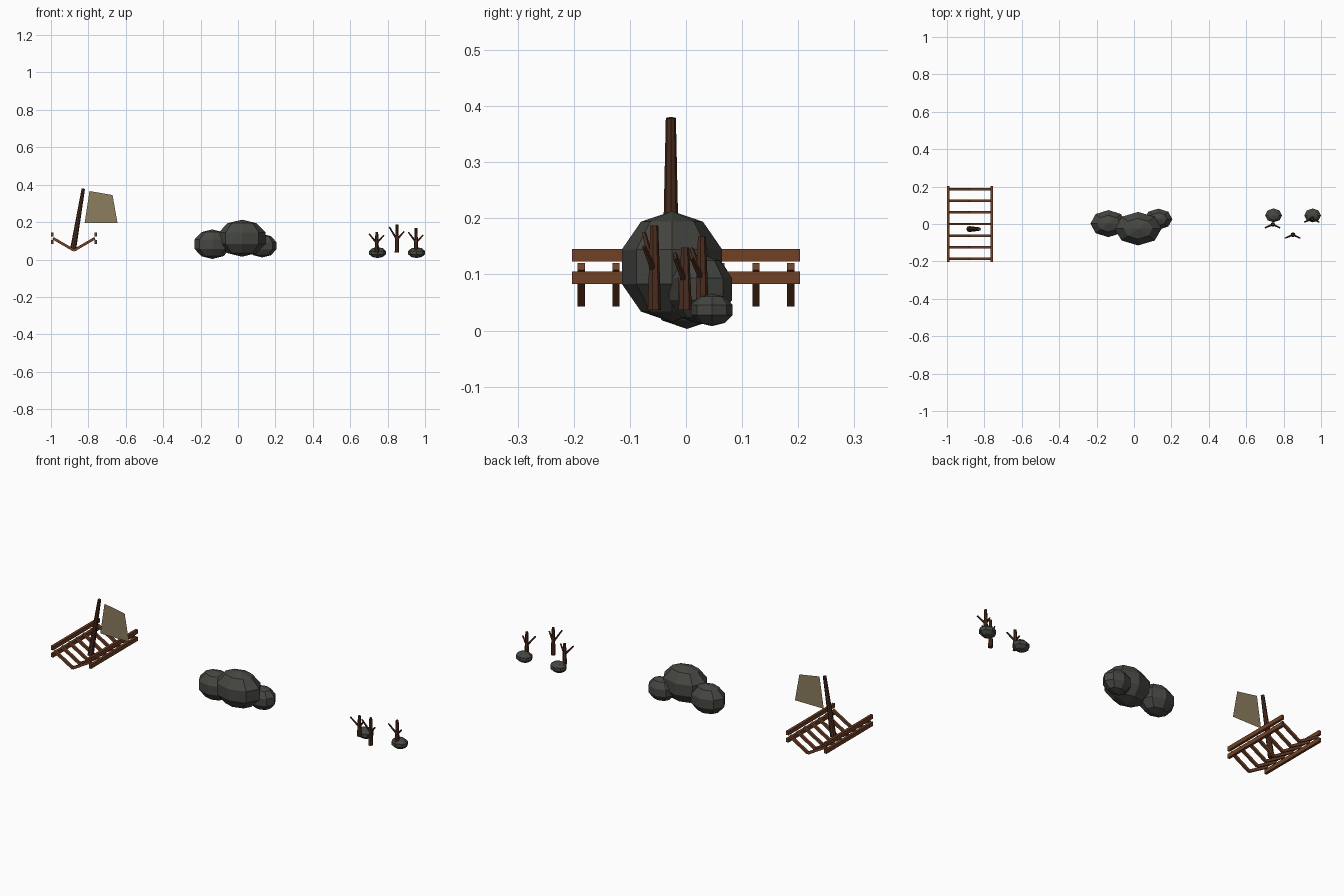
import bpy, math
from mathutils import Vector, Matrix

if "Cube" in bpy.data.objects:
    bpy.data.objects.remove(bpy.data.objects["Cube"])


def material(name, r, g, b):
    m = bpy.data.materials.new(name)
    m.diffuse_color = (r, g, b, 1)
    m.use_nodes = True
    m.node_tree.nodes["Principled BSDF"].inputs["Base Color"].default_value = m.diffuse_color
    return m


PLANK = material("plank brown", 0.165, 0.052, 0.019)
DARK = material("dark wood", 0.075, 0.027, 0.014)
STONE = material("dark stone", 0.060, 0.063, 0.054)
CLOTH = material("old canvas", 0.262, 0.205, 0.114)


def finish(name, mat):
    o = bpy.context.object
    o.name = name
    o.data.materials.append(mat)
    return o


def box(name, loc, size, mat, tilt=0):
    bpy.ops.mesh.primitive_cube_add(size=1)
    o = finish(name, mat)
    o.matrix_world = (Matrix.Translation(loc) @ Matrix.Rotation(tilt, 4, 'Y')
                      @ Matrix.Diagonal((*size, 1)))
    return o


def pole(name, a, b, r1, r2, sides, mat):
    a, b = Vector(a), Vector(b)
    d = b - a
    bpy.ops.mesh.primitive_cone_add(vertices=sides, radius1=r1, radius2=r2, depth=d.length)
    o = finish(name, mat)
    # tilt without twisting
    q = Vector((0, 0, 1)).rotation_difference(d.normalized())
    o.matrix_world = Matrix.Translation((a + b) / 2) @ q.to_matrix().to_4x4()
    return o


def rock(name, loc, radii):
    bpy.ops.mesh.primitive_uv_sphere_add(segments=8, ring_count=5, radius=1, location=loc)
    o = finish(name, STONE)
    o.scale = radii
    return o


# Wrecked hull: V ribs and two rails per side
CX = -0.877
for i in range(7):
    y = (i - 3) * 0.0623
    for s, side in ((-1, "left"), (1, "right")):
        a, b = Vector((CX, y, 0.049)), Vector((CX + s * 0.112, y, 0.114))
        d = b - a
        box(f"hull_rib_{side}_{i + 1}", (a + b) / 2, (d.length, 0.013, 0.014), PLANK,
            -math.atan2(d.z, d.x))
for s, side in ((-1, "left"), (1, "right")):
    for z, level in ((0.094, "lower"), (0.134, "upper")):
        box(f"hull_rail_{side}_{level}", (CX + s * 0.116, 0, z), (0.014, 0.406, 0.022), PLANK)

# Leaning mast and torn sail
pole("mast", (-0.881, -0.027, 0.058), (-0.827, -0.027, 0.379), 0.016, 0.009, 8, DARK)
sail = bpy.data.meshes.new("sail")
sail.from_pydata([(-0.82, -0.03, 0.195), (-0.644, -0.03, 0.195),
                  (-0.671, -0.03, 0.345), (-0.794, -0.03, 0.366)], [], [(0, 1, 2, 3)])
sail.materials.append(CLOTH)
bpy.context.collection.objects.link(bpy.data.objects.new("sail", sail))

# Central boulders
rock("boulder_middle", (0.022, -0.025, 0.114), (0.132, 0.094, 0.099))
rock("boulder_left", (-0.137, 0.002, 0.082), (0.101, 0.076, 0.079))
rock("boulder_right", (0.130, 0.026, 0.074), (0.079, 0.059, 0.063))

# Dead trees with two branches each: x, y, top z, fork z, left tip z, right tip z
trees = [(0.742, -0.002, 0.148, 0.088, 0.137, 0.130),
         (0.850, -0.057, 0.187, 0.106, 0.174, 0.150),
         (0.952, 0.028, 0.168, 0.092, 0.146, 0.130)]
for n, (x, y, top, fork, zl, zr) in enumerate(trees, 1):
    pole(f"dead_trunk_{n}", (x, y, 0.037), (x, y, top), 0.0125, 0.0075, 7, DARK)
    pole(f"branch_left_{n}", (x, y, fork), (x - 0.041, y - 0.018, zl), 0.006, 0.004, 5, DARK)
    pole(f"branch_right_{n}", (x, y, fork), (x + 0.038, y - 0.018, zr), 0.006, 0.004, 5, DARK)

# Small stones behind the outer trees
for x, n in ((0.746, 1), (0.955, 2)):
    rock(f"small_stone_{n}", (x, 0.046, 0.037), (0.0473, 0.039, 0.029))
